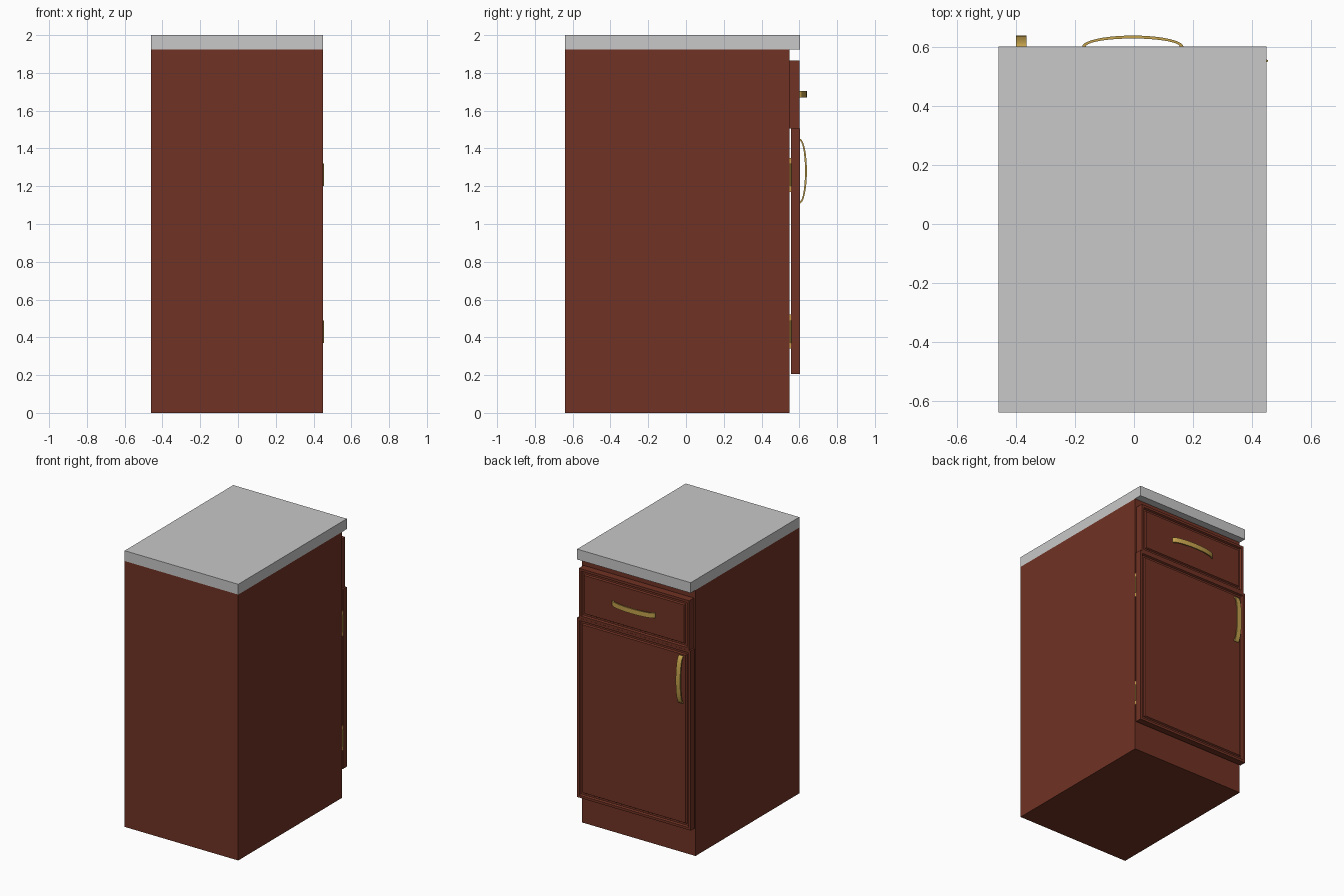
import bpy, bmesh, math

if "Cube" in bpy.data.objects:
    bpy.data.objects.remove(bpy.data.objects["Cube"])


def material(name, rgb):
    m = bpy.data.materials.new(name)
    m.diffuse_color = (*rgb, 1)
    m.use_nodes = True
    m.node_tree.nodes["Principled BSDF"].inputs["Base Color"].default_value = m.diffuse_color
    return m


WOOD = material("red brown wood", (0.162, 0.032, 0.017))
STONE = material("light grey worktop", (0.58, 0.58, 0.58))
BRASS = material("brass", (0.55, 0.36, 0.075))


def finish(bm, name, mat):
    bmesh.ops.recalc_face_normals(bm, faces=bm.faces)
    me = bpy.data.meshes.new(name)
    bm.to_mesh(me)
    bm.free()
    me.materials.append(mat)
    ob = bpy.data.objects.new(name, me)
    bpy.context.collection.objects.link(ob)
    return ob


def box_mesh(lo, hi):
    bm = bmesh.new()
    bmesh.ops.create_cube(bm, size=1)
    for v in bm.verts:
        v.co = [(a + b) / 2 + c * (b - a) for a, b, c in zip(lo, hi, v.co)]
    return bm


def box(name, lo, hi, mat):
    return finish(box_mesh(lo, hi), name, mat)


def grooved_panel(name, lo, hi):
    """Board with a narrow routed groove running round its outer (+y) face."""
    bm = box_mesh(lo, hi)
    bm.normal_update()
    face = max(bm.faces, key=lambda f: f.calc_center_median().y)
    for width, depth in ((0.018, 0), (0.006, -0.012), (0.012, 0), (0.006, 0.010)):
        bmesh.ops.inset_region(bm, faces=[face], thickness=width, depth=depth,
                               use_even_offset=True)
    return finish(bm, name, WOOD)


def arched_handle(name, centre, vertical):
    """Flat strip bent into a half ellipse standing out from the front."""
    bm = bmesh.new()
    n, half_w = 20, 0.0175
    rings = []
    for i in range(n + 1):
        a = math.pi * i / n
        ring = []
        for length, rise, w in ((0.172, 0.038, -1), (0.172, 0.038, 1),
                                (0.160, 0.028, 1), (0.160, 0.028, -1)):
            u, d, s = length * math.cos(a), rise * math.sin(a), w * half_w
            x, z = (s, u) if vertical else (u, s)
            ring.append(bm.verts.new((centre[0] + x, centre[1] + d, centre[2] + z)))
        rings.append(ring)
    for r, q in zip(rings, rings[1:]):
        for k in range(4):
            bm.faces.new((r[k], r[(k + 1) % 4], q[(k + 1) % 4], q[k]))
    bm.faces.new(rings[0])
    bm.faces.new(rings[-1])
    return finish(bm, name, BRASS)


# Carcass and worktop
box("cabinet_body", (-0.46, -0.64, 0), (0.45, 0.548, 1.925), WOOD)
box("worktop", (-0.46, -0.64, 1.925), (0.45, 0.603, 2.0), STONE)

# Drawer front and door on the +y side
grooved_panel("drawer_front", (-0.447, 0.548, 1.505), (0.437, 0.602, 1.865))
grooved_panel("door", (-0.46, 0.557, 0.205), (0.45, 0.603, 1.505))

# Handles
arched_handle("drawer_handle", (-0.004, 0.602, 1.687), False)
arched_handle("door_handle", (-0.383, 0.602, 1.28), True)

# Hinges: a leaf in the gap behind the door, and a knuckle at the side
for label, z in (("lower", 0.43), ("upper", 1.26)):
    box(label + "_hinge_leaf", (0.40, 0.548, z - 0.09), (0.45, 0.557, z + 0.09), BRASS)
    bpy.ops.mesh.primitive_cylinder_add(vertices=12, radius=0.004, depth=0.12,
                                        location=(0.451, 0.554, z))
    knuckle = bpy.context.object
    knuckle.name = label + "_hinge_knuckle"
    knuckle.data.materials.append(BRASS)
    bpy.ops.object.shade_smooth_by_angle()
